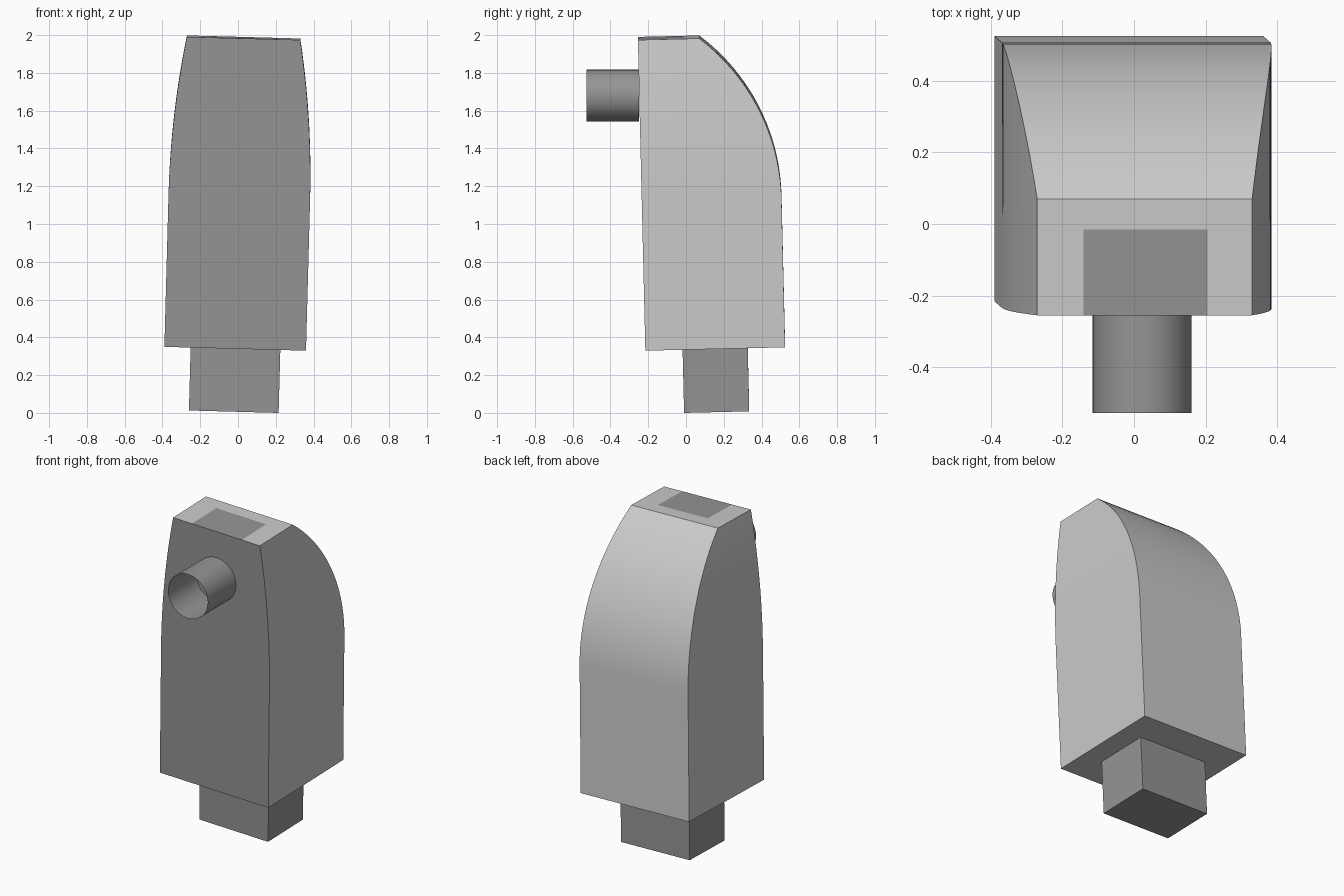
import bpy, bmesh, math
from mathutils import Matrix

if "Cube" in bpy.data.objects:
    bpy.data.objects.remove(bpy.data.objects["Cube"])

# The whole housing leans very slightly sideways and forwards
TILT = Matrix.Rotation(0.027, 4, 'Y') @ Matrix.Rotation(0.024, 4, 'X')
dark = bpy.data.materials.new("dark_grey")
dark.diffuse_color = (0.3, 0.3, 0.3, 1)
dark.use_nodes = True
dark.node_tree.nodes["Principled BSDF"].inputs["Base Color"].default_value = dark.diffuse_color
light = bpy.data.materials.new("light_grey")
light.diffuse_color = (0.8, 0.8, 0.8, 1)
light.use_nodes = True
light.node_tree.nodes["Principled BSDF"].inputs["Base Color"].default_value = light.diffuse_color


def finish(name, bm, mats, smooth=True):
    bmesh.ops.recalc_face_normals(bm, faces=bm.faces)
    me = bpy.data.meshes.new(name)
    bm.to_mesh(me)
    bm.free()
    for m in mats:
        me.materials.append(m)
    ob = bpy.data.objects.new(name, me)
    bpy.context.collection.objects.link(ob)
    bpy.context.view_layer.objects.active = ob
    ob.select_set(True)
    if smooth:
        bpy.ops.object.shade_smooth_by_angle(angle=math.radians(25))
    ob.select_set(False)
    return ob


def arc_drop(drop, height, t):
    """Inward offset of an arc that starts vertical and ends 'drop' in at 'height'."""
    r = (drop * drop + height * height) / (2 * drop)
    return r - math.sqrt(r * r - (t * height) ** 2)


# Housing: stacked rectangular sections, narrowing along arcs near the top
CX, FRONT, BACK = -0.024, -0.207, 0.533
Z0, Z1, Z2, N = 0.344, 1.13, 1.988, 20
bm = bmesh.new()
rings = []
for i in range(-1, N + 1):
    t = max(i, 0) / N
    z = Z0 if i < 0 else Z1 + (Z2 - Z1) * t
    w = 0.375 - arc_drop(0.075, Z2 - Z1, t)
    b = BACK - arc_drop(0.415, Z2 - Z1, t)
    rings.append([bm.verts.new((CX + sx * w, y, z)) for sx, y in
                  ((-1, FRONT), (1, FRONT), (1, b), (-1, b))])
for lo, hi in zip(rings, rings[1:]):
    for k in (1, 2, 3):
        j = (k + 1) % 4
        bm.faces.new((lo[k], lo[j], hi[j], hi[k]))
bm.faces.new(rings[0][::-1])
# Dark panel set flush in the top, reaching the front edge
fl, fr, br, bl = rings[-1]
p = [bm.verts.new((x, y, Z2)) for x, y in
     ((-0.194, FRONT), (0.151, FRONT), (0.151, 0.033), (-0.194, 0.033))]
bm.faces.new((fl, p[0], p[3], p[2], p[1], fr, br, bl))
panel = bm.faces.new(p)
# Flat dark front
front = bm.faces.new([r[0] for r in rings] + [p[0], p[1]] + [r[1] for r in rings[::-1]])
panel.material_index = front.material_index = 1
finish("housing", bm, (light, dark)).matrix_world = TILT

# Square base block
bm = bmesh.new()
bmesh.ops.create_cube(bm, size=1, matrix=Matrix.Translation((-0.0225, 0.1625, 0.175))
                      @ Matrix.Diagonal((0.475, 0.345, 0.338, 1)))
finish("base_block", bm, (dark,), smooth=False).matrix_world = TILT

# Open thin tube on the front
bm = bmesh.new()
bmesh.ops.create_cone(bm, cap_ends=False, segments=32, radius1=0.138, radius2=0.138, depth=0.279,
                      matrix=Matrix.Translation((0.0225, -0.3875, 1.68))
                      @ Matrix.Rotation(math.pi / 2, 4, 'X'))
finish("front_tube", bm, (dark,))
